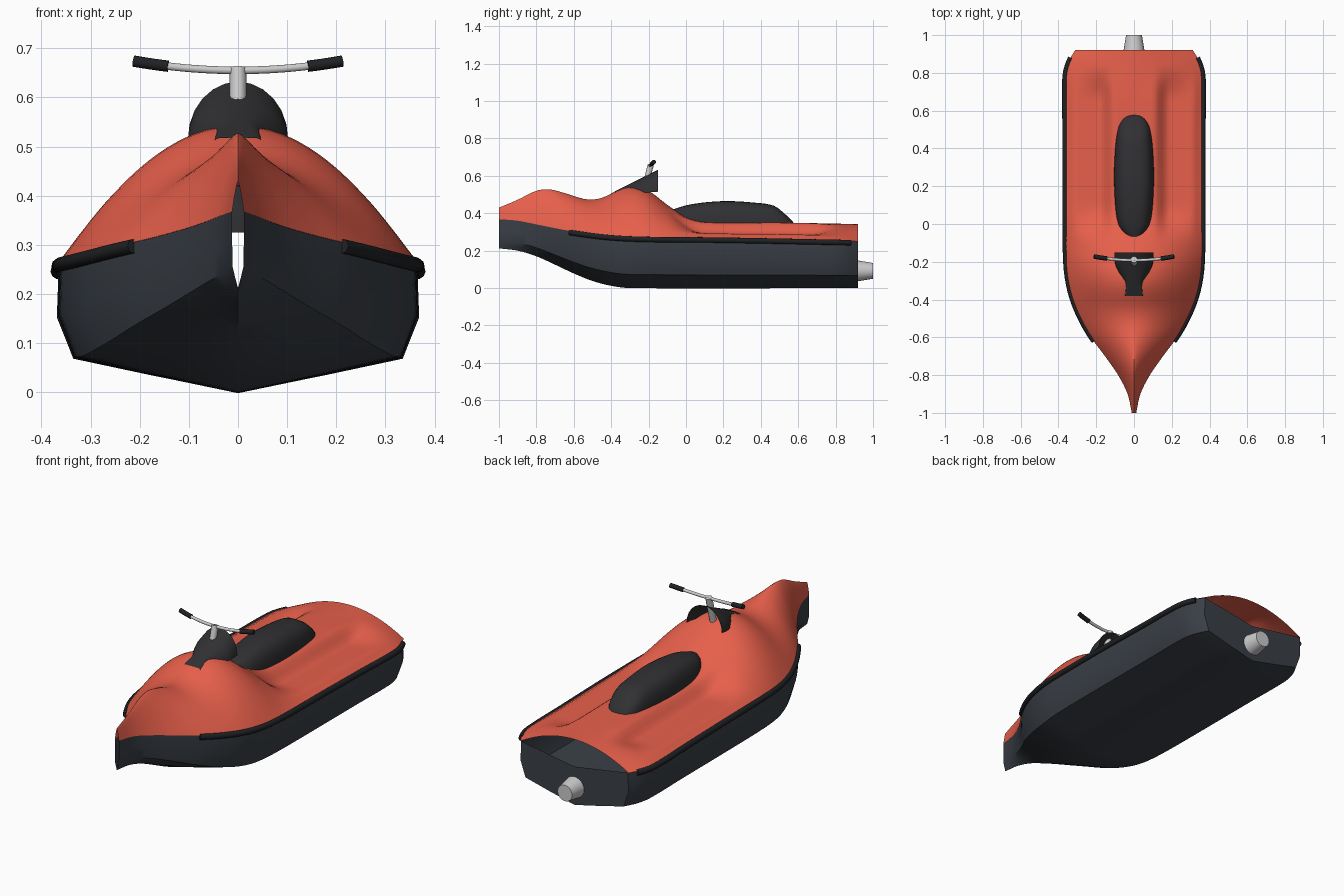
import bpy, math

if "Cube" in bpy.data.objects:
    bpy.data.objects.remove(bpy.data.objects["Cube"])

def mat(name, c):
    m = bpy.data.materials.new(name)
    m.diffuse_color = (*c, 1)
    m.use_nodes = True
    m.node_tree.nodes["Principled BSDF"].inputs["Base Color"].default_value = m.diffuse_color
    return m

RED = mat("red", (0.80, 0.115, 0.07))
HULL = mat("hull_grey", (0.042, 0.050, 0.062))
BLACK = mat("black", (0.03, 0.03, 0.033))
RUBBER = mat("rubber", (0.014, 0.015, 0.017))

def interp(pts, y):
    """Smooth curve through (y, value) points."""
    n = len(pts)
    if y <= pts[0][0]:
        return pts[0][1]
    if y >= pts[-1][0]:
        return pts[-1][1]
    i = max(k for k in range(n - 1) if pts[k][0] <= y)
    def slope(k):
        a, b = pts[max(k - 1, 0)], pts[min(k + 1, n - 1)]
        return (b[1] - a[1]) / (b[0] - a[0])
    (y0, v0), (y1, v1) = pts[i], pts[i + 1]
    h = y1 - y0
    t = (y - y0) / h
    return ((2*t**3 - 3*t**2 + 1) * v0 + (t**3 - 2*t**2 + t) * h * slope(i)
            + (3*t**2 - 2*t**3) * v1 + (t**3 - t**2) * h * slope(i + 1))

def step(a, b, x):
    t = min(max((x - a) / (b - a), 0), 1)
    return t * t * (3 - 2 * t)

def finish(ob, m=None, angle=40):
    if m:
        ob.data.materials.append(m)
    bpy.ops.object.select_all(action='DESELECT')
    ob.select_set(True)
    bpy.context.view_layer.objects.active = ob
    bpy.ops.object.shade_smooth_by_angle(angle=math.radians(angle))
    return ob

def loft(name, rows, m, caps=(), angle=40, extra=None):
    """Skin open cross-sections; caps lists the row indices closed with a face."""
    n = len(rows[0])
    verts = [v for r in rows for v in r]
    faces = [(i*n + j, i*n + j + 1, (i+1)*n + j + 1, (i+1)*n + j)
             for i in range(len(rows) - 1) for j in range(n - 1)]
    for c in caps:
        base = (c % len(rows)) * n
        f = list(range(base, base + n))
        if extra:
            verts.append(extra)
            f.append(len(verts) - 1)
        faces.append(f[::-1] if c == 0 else f)
    me = bpy.data.meshes.new(name)
    me.from_pydata(verts, [], faces)
    ob = bpy.data.objects.new(name, me)
    bpy.context.collection.objects.link(ob)
    return finish(ob, m, angle)

def tube(name, pts, r, m=None):
    cu = bpy.data.curves.new(name, 'CURVE')
    cu.dimensions = '3D'
    cu.bevel_depth = r
    cu.bevel_resolution = 3
    cu.use_fill_caps = True
    sp = cu.splines.new('POLY')
    sp.points.add(len(pts) - 1)
    for p, q in zip(sp.points, pts):
        p.co = (*q, 1)
    ob = bpy.data.objects.new(name, cu)
    bpy.context.collection.objects.link(ob)
    bpy.ops.object.select_all(action='DESELECT')
    ob.select_set(True)
    bpy.context.view_layer.objects.active = ob
    bpy.ops.object.convert(target='MESH')
    return finish(bpy.context.object, m)

# Shared outlines along the length
WIDTH = [(-1, .012), (-.9, .034), (-.8, .085), (-.7, .155), (-.6, .23), (-.5, .288),
         (-.4, .33), (-.3, .355), (-.2, .366), (0, .37), (.5, .37), (.78, .37),
         (.86, .35), (.92, .315)]
EDGE = [(-1, .368), (-.9, .36), (-.75, .33), (-.6, .302), (-.4, .277), (-.2, .268),
        (.2, .264), (.92, .25)]
KEEL = [(-1, .212), (-.9, .2), (-.8, .17), (-.7, .125), (-.6, .078), (-.5, .038),
        (-.4, .012), (-.3, 0), (.92, 0)]
CROWN = [(-1, .43), (-.9, .472), (-.8, .52), (-.73, .528), (-.65, .508), (-.53, .474),
         (-.45, .482), (-.35, .53), (-.28, .543), (-.2, .52), (-.1, .445), (0, .38),
         (.1, .352), (.5, .35), (.92, .342)]
ys = [-1 + 1.92 * i / 64 for i in range(65)]

# Hull: V bottom, chine, slightly tapered sides, open under the deck
rows = []
for y in ys:
    w, e, k = interp(WIDTH, y), interp(EDGE, y), interp(KEEL, y)
    half = [(w * .98, e), (w * .99, k + (e - k) * .6), (w * .9, k + (e - k) * .27),
            (w * .45, k + (e - k) * .13)]
    rows.append([(-x, y, z) for x, z in half] + [(0, y, k)]
                + [(x, y, z) for x, z in reversed(half)])
loft("hull", rows, HULL, caps=(-1,), angle=35, extra=(0, .92, .2))

# Deck: arched shell with a bow ridge and two footwells
rows = []
for y in ys:
    w, e, c = interp(WIDTH, y) * .99, interp(EDGE, y), interp(CROWN, y)
    well = step(-.1, .1, y) * (1 - step(.66, .84, y))
    bow = 1 - step(-.8, -.45, y)
    row = []
    for j in range(41):
        t = -1 + j / 20
        a = abs(t)
        arch = (1 - a**2) * (1 - bow) + (1 - a**1.3) * bow
        foot = 1 - .68 * step(.28, .5, a) - .32 * step(.84, 1, a)
        f = arch * (1 - well) + foot * well
        row.append((t * w, y, e + (c - e) * f))
    rows.append(row)
loft("deck", rows, RED, angle=50)

# Rubber rails along both sides
for s, side in ((-1, "left"), (1, "right")):
    path = []
    for i in range(41):
        y = -.62 + 1.5 * i / 40
        path.append((s * (interp(WIDTH, y) * .99 - .002), y, interp(EDGE, y) - .008))
    tube(side + "_rail", path, .015, RUBBER)

# Seat: rounded cushion
SEAT_W = [(-.07, .04), (-.05, .062), (0, .086), (.1, .1), (.25, .106), (.4, .1),
          (.5, .086), (.55, .065), (.58, .035)]
SEAT_Z = [(-.07, .42), (0, .442), (.1, .458), (.22, .465), (.35, .458), (.47, .44),
          (.53, .395), (.58, .345)]
rows = []
for i in range(31):
    y = -.07 + .65 * i / 30
    w, top = interp(SEAT_W, y), interp(SEAT_Z, y)
    row = []
    for j in range(17):
        a = math.pi * j / 16
        ca, sa = math.cos(a), math.sin(a)
        row.append((-w * math.copysign(abs(ca)**.7, ca), y, .325 + (top - .325) * abs(sa)**.7))
    rows.append(row)
loft("seat", rows, BLACK, caps=(0, -1), angle=50)

# Dash cowl: thin shell, open at the back
COWL_W = [(-.38, .048), (-.31, .05), (-.27, .075), (-.21, .1), (-.15, .102)]
rows = []
for i in range(13):
    y = -.38 + .23 * i / 12
    w, top = interp(COWL_W, y), .518 + .114 * i / 12
    low = .5 + .015 * (i / 12)
    p = .35 + .65 * step(0, .6, i / 12)
    rows.append([(-w * math.copysign(abs(math.cos(a))**p, math.cos(a)), y,
                  low + (top - low) * abs(math.sin(a))**p)
                 for a in [math.pi * j / 12 for j in range(13)]])
loft("dash_cowl", rows, BLACK)

# Steering column, handlebar and grips
tube("steering_column", [(0, -.225, .52), (0, -.188, .66)], .017)

def bar(x):
    return (x, -.192 + .45 * x * x, .655 + .42 * x * x)

tube("handlebar", [bar(-.2 + .4 * i / 16) for i in range(17)], .008)
for s, side in ((-1, "left"), (1, "right")):
    tube(side + "_grip", [bar(s * (.142 + .07 * i / 4)) for i in range(5)], .012, RUBBER)

# Jet nozzle at the stern
bpy.ops.mesh.primitive_cone_add(vertices=24, radius1=.062, radius2=.042, depth=.12,
                                location=(0, .94, .092), rotation=(-math.pi / 2, 0, 0))
nozzle = bpy.context.object
nozzle.name = "jet_nozzle"
finish(nozzle)
